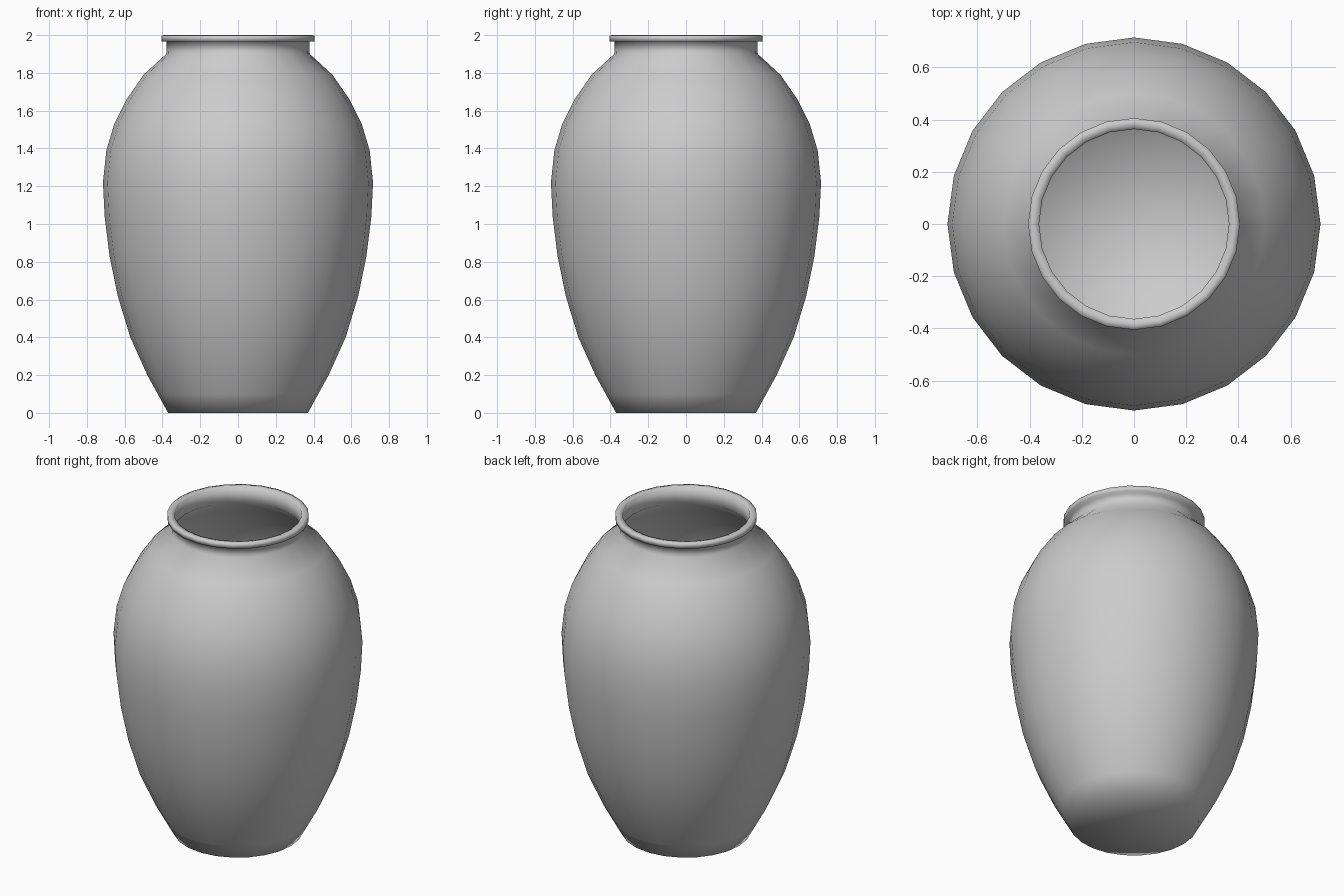
import bpy, bmesh, math
from mathutils import Matrix, Vector

if "Cube" in bpy.data.objects:
    bpy.data.objects.remove(bpy.data.objects["Cube"])

SIDES = 24
WALL = 0.015

# Outer profile from base to neck (radius, height)
body = [(0.37, 0.0), (0.425, 0.1), (0.48, 0.2), (0.57, 0.4), (0.637, 0.62),
        (0.68, 0.83), (0.706, 1.04), (0.715, 1.22), (0.697, 1.39),
        (0.655, 1.53), (0.59, 1.66), (0.50, 1.79), (0.38, 1.9)]
# Neck and projecting lip
lip = [(0.378, 1.965), (0.406, 1.967), (0.406, 1.998), (0.386, 2.0), (0.364, 1.996)]
# Inner wall follows the outer one back down to the floor
inner = [(r - WALL, max(z, WALL)) for r, z in reversed(body)]
profile = [(0, 0)] + body + lip + inner + [(0, WALL)]


def lathe(name, points):
    bm = bmesh.new()
    verts = [bm.verts.new((r, 0, z)) for r, z in points]
    edges = [bm.edges.new(pair) for pair in zip(verts, verts[1:])]
    bmesh.ops.spin(bm, geom=verts + edges, cent=(0, 0, 0), axis=(0, 0, 1),
                   angle=math.tau, steps=SIDES, use_duplicate=False)
    bmesh.ops.remove_doubles(bm, verts=bm.verts[:], dist=0.0005)
    bmesh.ops.recalc_face_normals(bm, faces=bm.faces[:])
    for f in bm.faces:
        f.smooth = True
    mesh = bpy.data.meshes.new(name)
    bm.to_mesh(mesh)
    bm.free()
    obj = bpy.data.objects.new(name, mesh)
    bpy.context.collection.objects.link(obj)
    return obj


# Hollow vase with lip
lathe("vase", profile)
